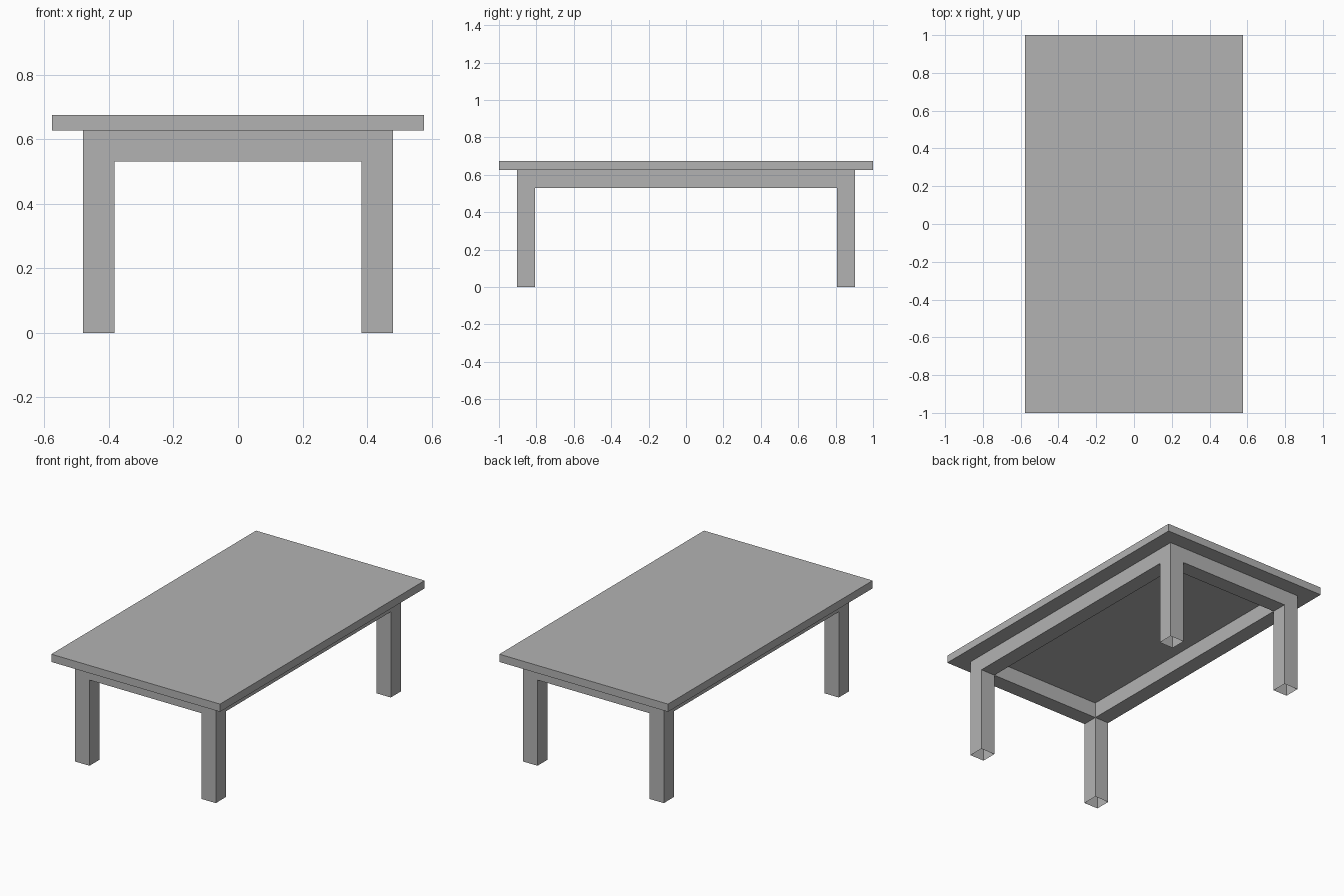
import bpy
import bmesh

if "Cube" in bpy.data.objects:
    bpy.data.objects.remove(bpy.data.objects["Cube"], do_unlink=True)

HALF_X, HALF_Y = 0.577, 1.0      # table top half sizes
TOP, UNDER, RAIL = 0.675, 0.627, 0.53
INSET, LEG = 0.096, 0.098        # overhang, leg and rail width

grey = bpy.data.materials.new("plain grey")
grey.use_nodes = True
grey.diffuse_color = (0.45, 0.45, 0.45, 1)
grey.node_tree.nodes["Principled BSDF"].inputs["Base Color"].default_value = grey.diffuse_color


def finish(name, bm):
    mesh = bpy.data.meshes.new(name)
    bm.to_mesh(mesh)
    bm.free()
    mesh.materials.append(grey)
    obj = bpy.data.objects.new(name, mesh)
    bpy.context.collection.objects.link(obj)


def extrude_down(bm, faces, depth):
    """Extrude faces straight down and return the moved faces."""
    geom = bmesh.ops.extrude_face_region(bm, geom=faces, use_keep_orig=True)["geom"]
    verts = [g for g in geom if isinstance(g, bmesh.types.BMVert)]
    bmesh.ops.translate(bm, verts=verts, vec=(0, 0, -depth))
    return [g for g in geom if isinstance(g, bmesh.types.BMFace)
            and all(v in verts for v in g.verts)]


# Table top slab
bm = bmesh.new()
bmesh.ops.create_cube(bm, size=1)
bmesh.ops.scale(bm, verts=bm.verts, vec=(2 * HALF_X, 2 * HALF_Y, TOP - UNDER))
bmesh.ops.translate(bm, verts=bm.verts, vec=(0, 0, (TOP + UNDER) / 2))
finish("table_top", bm)

# Rail ring with legs drawn down from its corners
bm = bmesh.new()
ox, oy = HALF_X - INSET, HALF_Y - INSET
xs = (-ox, LEG - ox, ox - LEG, ox)
ys = (-oy, LEG - oy, oy - LEG, oy)
grid = [[bm.verts.new((x, y, UNDER)) for y in ys] for x in xs]
ring = [bm.faces.new((grid[i][j], grid[i + 1][j], grid[i + 1][j + 1], grid[i][j + 1]))
        for i in range(3) for j in range(3) if (i, j) != (1, 1)]
rail_bottoms = extrude_down(bm, ring, UNDER - RAIL)


def is_corner(face):
    c = face.calc_center_median()
    return abs(c.x) > ox - LEG and abs(c.y) > oy - LEG


corners = [f for f in rail_bottoms if is_corner(f)]
feet = extrude_down(bm, corners, RAIL)
bmesh.ops.delete(bm, geom=[f for f in corners if f.is_valid], context="FACES_ONLY")
bmesh.ops.recalc_face_normals(bm, faces=bm.faces)

# Legs are open at the floor, and the ring is open under the slab
open_ends = [f for f in bm.faces
             if all(v.co.z < 0.01 for v in f.verts) or all(v.co.z > UNDER - 0.01 for v in f.verts)]
bmesh.ops.delete(bm, geom=open_ends, context="FACES_ONLY")
finish("rails_and_legs", bm)
